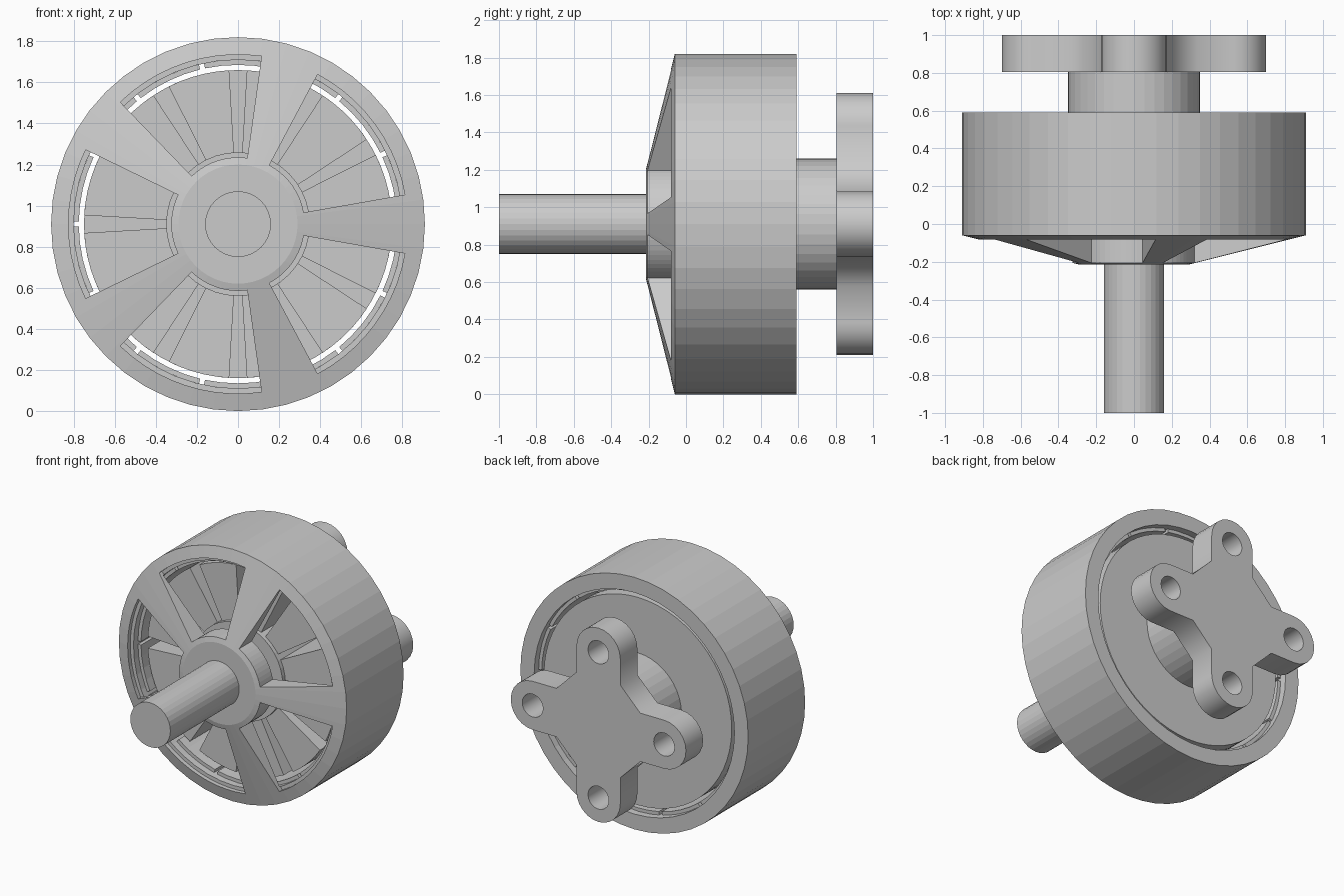
import bpy, bmesh
from math import sin, cos, pi, radians

if "Cube" in bpy.data.objects:
    bpy.data.objects.remove(bpy.data.objects["Cube"])

CZ = 0.91  # height of the motor axis


def finish(name, bm):
    bmesh.ops.remove_doubles(bm, verts=bm.verts, dist=1e-5)
    bmesh.ops.recalc_face_normals(bm, faces=bm.faces)
    me = bpy.data.meshes.new(name)
    bm.to_mesh(me)
    bm.free()
    ob = bpy.data.objects.new(name, me)
    bpy.context.collection.objects.link(ob)
    return ob


def sweep(bm, profile, a0=0, a1=360, n=48):
    """Turn a closed (radius, y) profile around the motor axis, angles in degrees."""
    full = a1 - a0 == 360
    rings = []
    for i in range(n if full else n + 1):
        a = radians(a0 + (a1 - a0) * i / n)
        rings.append([bm.verts.new((r * cos(a), y, CZ + r * sin(a))) for r, y in profile])
    m = len(profile)
    for i in range(n):
        p, q = rings[i], rings[(i + 1) % len(rings)]
        for j in range(m):
            k = (j + 1) % m
            if profile[j][0] == 0 and profile[k][0] == 0:
                continue  # edge lying on the axis
            bm.faces.new((p[j], p[k], q[k], q[j]))
    if not full:
        bm.faces.new(rings[0])
        bm.faces.new(rings[-1])


def turned(name, profile, n=48):
    bm = bmesh.new()
    sweep(bm, profile, n=n)
    return finish(name, bm)


def box(r0, r1, y0, y1):
    return [(r0, y0), (r1, y0), (r1, y1), (r0, y1)]


# Rotating bell with conical front
bell = turned("bell", [(0, -0.215), (0.29, -0.215), (0.91, -0.06), (0.91, 0.59),
                       (0.80, 0.59), (0.80, -0.06), (0, -0.06)])

# Five cooling windows cut out of the cone, leaving five spokes
bm = bmesh.new()
for i in range(5):
    sweep(bm, box(0.325, 0.825, -0.4, -0.05), 72 * i + 10, 72 * i + 62, 10)
cutter = finish("window_cutter", bm)
cutter.hide_render = True
mod = bell.modifiers.new("windows", "BOOLEAN")
mod.operation, mod.solver, mod.object = "DIFFERENCE", "EXACT", cutter
bpy.context.view_layer.objects.active = bell
bpy.ops.object.modifier_apply(modifier=mod.name)
bpy.data.objects.remove(cutter)

# Shaft
turned("shaft", box(0, 0.16, -1, 0.02), 32)

# Magnets lining the bell
bm = bmesh.new()
step = 360 / 14
for i in range(14):
    sweep(bm, box(0.775, 0.80, 0.0, 0.54), step * i + 0.9, step * (i + 1) - 0.9, 4)
finish("magnets", bm)

# Stator: slotted teeth, back plate and core
bm = bmesh.new()
for i in range(12):
    sweep(bm, box(0.34, 0.75, 0.04, 0.45), 30 * i + 3.3, 30 * i + 26.7, 5)
finish("stator_teeth", bm)
turned("stator_back_plate", box(0, 0.75, 0.44, 0.55), 60)
turned("stator_core", box(0, 0.35, 0.01, 0.82), 40)

# Cross-shaped mount with rounded arms and screw holes
R, C = 0.175, 0.525
outline, holes = [], []
for q in range(4):
    t = q * pi / 2
    arm = [(0.335, -R)]
    arm += [(C + R * cos(a), R * sin(a)) for a in (pi * (i / 12 - 0.5) for i in range(13))]
    arm.append((0.335, R))
    hole = [(C + 0.083 * cos(2 * pi * i / 20), 0.083 * sin(2 * pi * i / 20)) for i in range(20)]
    turn = lambda pts: [(x * cos(t) - y * sin(t), x * sin(t) + y * cos(t)) for x, y in pts]
    outline += turn(arm)
    holes.append(turn(hole))
cu = bpy.data.curves.new("mount_cross", "CURVE")
cu.dimensions, cu.fill_mode, cu.extrude = "2D", "BOTH", 0.0975
for pts in [outline] + holes:
    sp = cu.splines.new("POLY")
    sp.points.add(len(pts) - 1)
    for p, (x, y) in zip(sp.points, pts):
        p.co = (x, y, 0, 1)
    sp.use_cyclic_u = True
mount = bpy.data.objects.new("mount_cross", cu)
mount.location, mount.rotation_euler = (0, 0.9025, CZ), (pi / 2, 0, 0)
bpy.context.collection.objects.link(mount)
bpy.ops.object.select_all(action="DESELECT")
mount.select_set(True)
bpy.context.view_layer.objects.active = mount
bpy.ops.object.convert(target="MESH")
